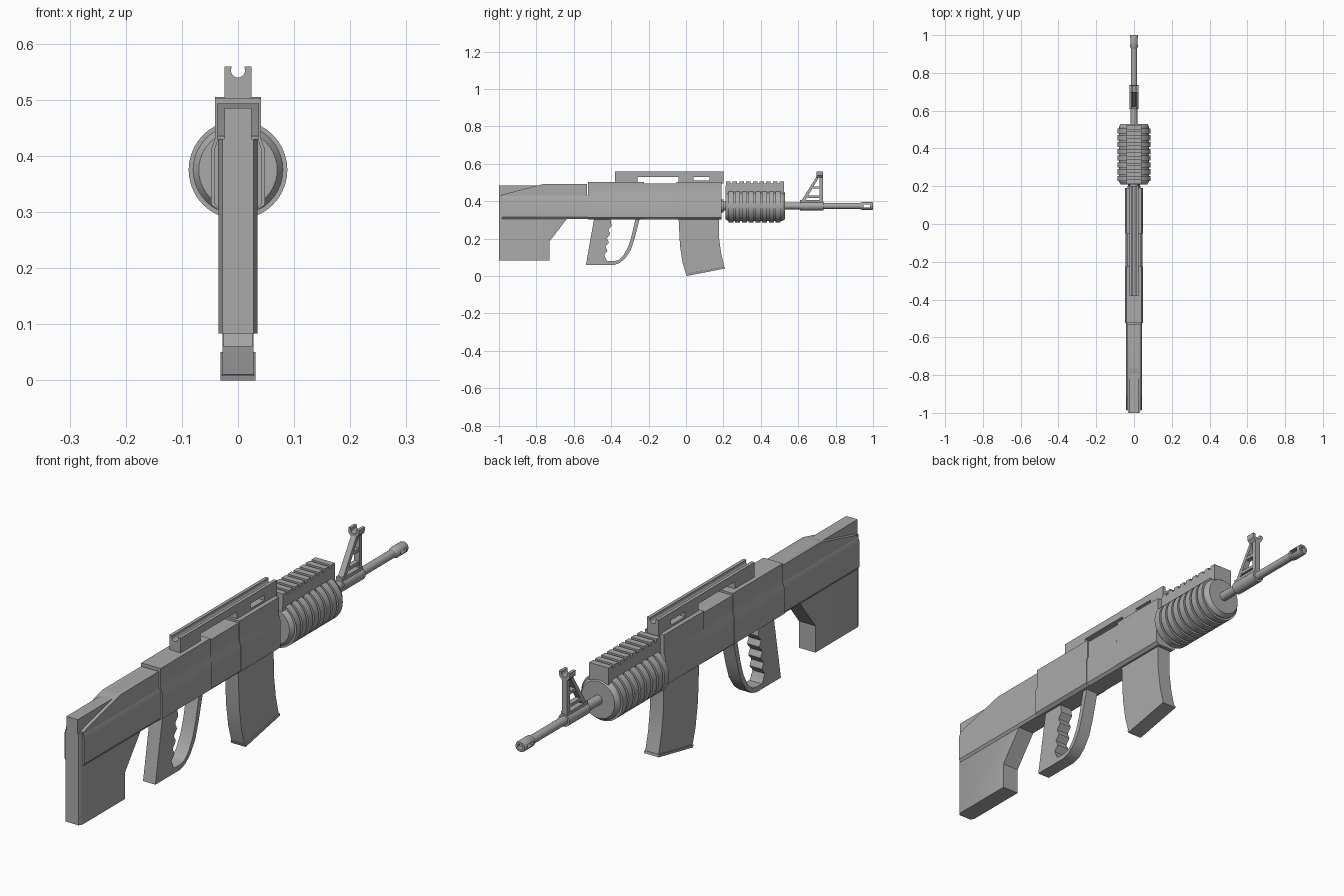
import bpy, bmesh, math

if "Cube" in bpy.data.objects:
    bpy.data.objects.remove(bpy.data.objects["Cube"])

grey = bpy.data.materials.new("plain_grey")
grey.use_nodes = True
colour = (0.4, 0.4, 0.4, 1)
grey.diffuse_color = colour
grey.node_tree.nodes["Principled BSDF"].inputs["Base Color"].default_value = colour
AXIS_Z = 0.375


def finish(name, bm):
    bmesh.ops.recalc_face_normals(bm, faces=bm.faces)
    mesh = bpy.data.meshes.new(name)
    bm.to_mesh(mesh)
    bm.free()
    mesh.materials.append(grey)
    ob = bpy.data.objects.new(name, mesh)
    bpy.context.collection.objects.link(ob)
    return ob


def loft(name, rings):
    """Skin a list of equal-length point rings and cap both ends."""
    bm = bmesh.new()
    rows = [[bm.verts.new(p) for p in ring] for ring in rings]
    n = len(rows[0])
    for a, b in zip(rows, rows[1:]):
        for i in range(n):
            j = (i + 1) % n
            bm.faces.new((a[i], a[j], b[j], b[i]))
    bm.faces.new(rows[0])
    bm.faces.new(rows[-1][::-1])
    return finish(name, bm)


def side_prism(name, pts, half):
    """Side outline (y, z) extruded across the width."""
    return loft(name, [[(x, y, z) for y, z in pts] for x in (-half, half)])


def box(name, half, y0, y1, z0, z1):
    return side_prism(name, [(y0, z0), (y1, z0), (y1, z1), (y0, z1)], half)


def section(name, half_pts, y0, y1):
    """Mirrored cross-section (x, z) extruded along the length."""
    pts = half_pts + [(-x, z) for x, z in reversed(half_pts)]
    return loft(name, [[(x, y, z) for x, z in pts] for y in (y0, y1)])


def lathe(name, profile, sides=32, closed=False):
    """Turn (y, radius) points about the barrel axis."""
    bm = bmesh.new()
    rows = []
    for y, r in profile:
        rows.append([bm.verts.new((r * math.cos(a), y, AXIS_Z + r * math.sin(a)))
                     for a in (math.tau * i / sides for i in range(sides))])
    pairs = list(zip(rows, rows[1:]))
    if closed:
        pairs.append((rows[-1], rows[0]))
    for a, b in pairs:
        for i in range(sides):
            j = (i + 1) % sides
            bm.faces.new((a[i], a[j], b[j], b[i]))
    if not closed:
        bm.faces.new(rows[0])
        bm.faces.new(rows[-1][::-1])
    return finish(name, bm)


# Stock: lower slab with a chamfered rear edge, narrow spine and sloped cheeks
def stock_ring(x, rear):
    return [(x, y, z) for y, z in [(rear, 0.083), (-0.73, 0.083), (-0.73, 0.185),
            (-0.63, 0.315), (-0.53, 0.315), (-0.53, 0.43), (rear, 0.43)]]


loft("stock", [stock_ring(x, r) for x, r in
     ((-0.035, -0.985), (-0.028, -1), (0.028, -1), (0.035, -0.985))])
side_prism("stock_spine", [(-1, 0.42), (-0.53, 0.42), (-0.53, 0.493),
                           (-0.76, 0.493), (-0.76, 0.485), (-1, 0.485)], 0.024)
side_prism("stock_cheek", [(-0.985, 0.42), (-0.53, 0.42), (-0.53, 0.493),
                           (-0.76, 0.493), (-0.985, 0.435)], 0.037)


# Receiver: a run of stepped sections with a wider lower band
def body(name, y0, y1, low, up, top):
    section(name, [(0.035, 0.303), (low, 0.313), (low, 0.412), (up, 0.43), (up, top)], y0, y1)


section("stock_band", [(0.035, 0.305), (0.042, 0.315), (0.042, 0.412), (0.036, 0.43)], -0.985, -0.52)
body("receiver_rear", -0.525, -0.225, 0.048, 0.041, 0.503)
body("receiver_middle", -0.23, -0.045, 0.045, 0.038, 0.495)
body("receiver_front", -0.05, 0.19, 0.047, 0.041, 0.503)

# Carry handle: grooved top bar on two feet, the front one slotted
groove = [(0.0125 * math.sin(a), 0.552 - 0.0125 * math.cos(a))
          for a in (math.pi * i / 16 for i in range(1, 11))]
section("handle_bar", [(0.024, 0.53), (0.024, 0.559), (0.0115, 0.559)] + groove[::-1], -0.38, 0.2)
for name, y0, y1, z0, z1 in (("handle_rear_foot", -0.38, -0.26, 0.49, 0.531),
                             ("handle_slot_rear", -0.04, 0.04, 0.495, 0.531),
                             ("handle_slot_front", 0.125, 0.2, 0.495, 0.531),
                             ("handle_slot_floor", 0.03, 0.13, 0.495, 0.511)):
    box(name, 0.024, y0, y1, z0, z1)

# Grip and guard: one closed loop with scalloped finger grooves
outer = [(-0.49, 0.315), (-0.535, 0.06), (-0.385, 0.06), (-0.355, 0.07), (-0.325, 0.095),
         (-0.295, 0.14), (-0.275, 0.2), (-0.245, 0.315)]
inner = [(-0.268, 0.315), (-0.292, 0.21), (-0.31, 0.155), (-0.335, 0.11), (-0.36, 0.086),
         (-0.385, 0.08), (-0.42, 0.08)]
fingers = []
for i in range(25):
    t = i / 24
    fingers.append((-0.435 + 0.03 * t + 0.013 * abs(math.cos(4 * math.pi * t)) ** 2 - 0.006,
                    0.09 + 0.18 * t))
side_prism("grip_and_guard", outer + inner + fingers + [(-0.405, 0.315)], 0.026)

# Magazine with a thin base plate
side_prism("magazine", [(-0.04, 0.315), (-0.032, 0.16), (-0.018, 0.07), (0, 0.01), (0.205, 0.05),
                        (0.188, 0.12), (0.176, 0.21), (0.175, 0.315)], 0.028)
side_prism("magazine_base", [(-0.001, 0.009), (0.002, 0), (0.209, 0.041), (0.207, 0.05)], 0.031)

# Ribbed handguard
ribs = [(0.21, 0.07), (0.225, 0.08)]
for i in range(8):
    y = 0.227 + 0.036 * i
    ribs += [(y, 0.08), (y, 0.088), (y + 0.027, 0.088), (y + 0.027, 0.08)]
lathe("handguard", ribs + [(0.515, 0.08), (0.53, 0.07)], 40)

# Toothed rail on top of the handguard
teeth = [(0.21, 0.44), (0.525, 0.44)]
for i in reversed(range(9)):
    y = 0.213 + 0.036 * i
    teeth += [(y + 0.024, 0.494), (y + 0.024, 0.505), (y, 0.505), (y, 0.494)]
side_prism("rail", teeth, 0.041)

# Barrel, collar and hollow muzzle
lathe("barrel", [(0.18, 0.035), (0.2, 0.035), (0.2, 0.024), (0.22, 0.024), (0.22, 0.018),
                 (0.61, 0.018), (0.61, 0.024), (0.735, 0.024), (0.735, 0.016), (0.94, 0.016)], 24)
muzzle = lathe("muzzle", [(0.93, 0.016), (0.94, 0.021), (0.995, 0.021), (1, 0.019),
                          (1, 0.011), (0.93, 0.011)], 24, closed=True)
cutter = box("muzzle_slot_cutter", 0.05, 0.95, 0.985, AXIS_Z - 0.007, AXIS_Z + 0.007)
cutter.hide_render = True
cutter.hide_viewport = True
cut = muzzle.modifiers.new("slots", 'BOOLEAN')
cut.operation = 'DIFFERENCE'
cut.object = cutter

# Front sight: slanted strut, post, cross bars and two ears
side_prism("sight_strut", [(0.61, 0.392), (0.63, 0.392), (0.712, 0.53), (0.7, 0.535)], 0.011)
box("sight_post", 0.011, 0.715, 0.733, 0.392, 0.535)
box("sight_base", 0.014, 0.61, 0.733, 0.39, 0.406)
box("sight_lower_bar", 0.01, 0.645, 0.72, 0.418, 0.43)
box("sight_upper_bar", 0.01, 0.67, 0.72, 0.468, 0.48)
ears = [(0.023, 0.558), (0.0115, 0.558)] + groove[::-1]
section("sight_ears", [(0.011, 0.527), (0.021, 0.538)] + ears, 0.697, 0.733)

# Smooth the round parts and keep hard edges crisp
bpy.ops.object.select_all(action='DESELECT')
for ob in bpy.context.scene.objects:
    if ob.type == 'MESH' and not ob.hide_render:
        ob.select_set(True)
        bpy.context.view_layer.objects.active = ob
bpy.ops.object.shade_smooth_by_angle(angle=math.radians(30))
